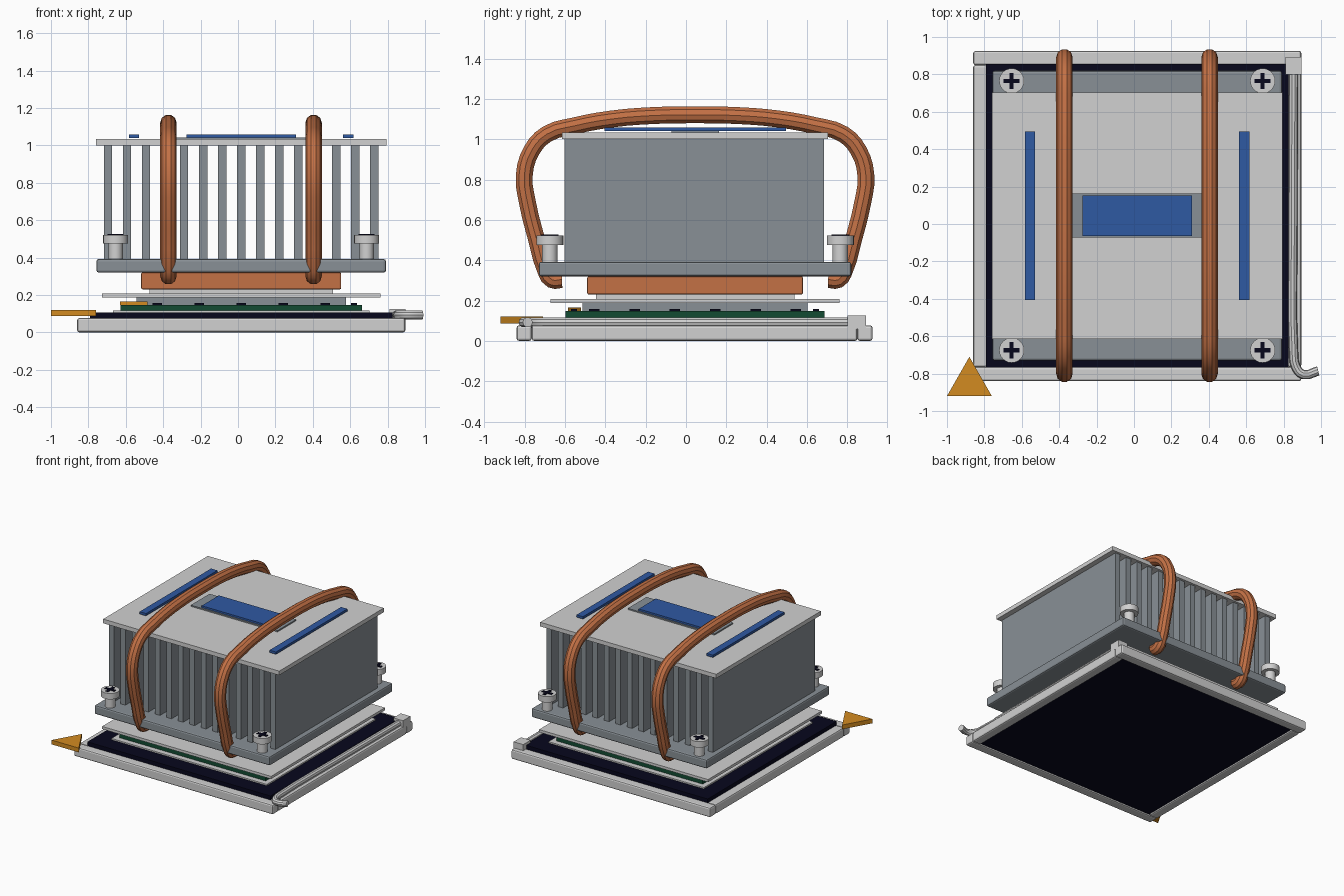
import bpy
import bmesh
from mathutils import Vector

if "Cube" in bpy.data.objects:
    bpy.data.objects.remove(bpy.data.objects["Cube"])


def material(name, rgb):
    mat = bpy.data.materials.new(name)
    mat.use_nodes = True
    mat.diffuse_color = (*rgb, 1)
    mat.node_tree.nodes["Principled BSDF"].inputs["Base Color"].default_value = (*rgb, 1)
    return mat


LIGHT = material("light metal", (0.64, 0.64, 0.64))
GREY = material("fin grey", (0.25, 0.28, 0.305))
COPPER = material("copper", (0.55, 0.165, 0.06))
BLUE = material("blue accent", (0.028, 0.1, 0.36))
BLACK = material("near black", (0.002, 0.002, 0.012))
GREEN = material("board green", (0.006, 0.07, 0.032))
GOLD = material("marker gold", (0.65, 0.26, 0.015))

# Shared vertical axis of the stacked parts
CX, CY = 0.017, 0.045


def finish(name, bm, mat, bevel=0):
    mesh = bpy.data.meshes.new(name)
    bmesh.ops.recalc_face_normals(bm, faces=bm.faces)
    bm.to_mesh(mesh)
    bm.free()
    mesh.materials.append(mat)
    obj = bpy.data.objects.new(name, mesh)
    bpy.context.collection.objects.link(obj)
    if bevel:
        mod = obj.modifiers.new("Bevel", "BEVEL")
        mod.width = bevel
        mod.segments = 2
    return obj


def box(name, xs, ys, zs, mat, bevel=0):
    bm = bmesh.new()
    bmesh.ops.create_cube(bm, size=1)
    for v in bm.verts:
        v.co = Vector([(r[0] + r[1]) / 2 + c * (r[1] - r[0])
                       for c, r in zip(v.co, (xs, ys, zs))])
    return finish(name, bm, mat, bevel)


def plate(name, half_x, half_y, zs, mat, bevel=0):
    return box(name, (CX - half_x, CX + half_x), (CY - half_y, CY + half_y), zs, mat, bevel)


def cylinder(name, x, y, radius, zs, mat):
    bm = bmesh.new()
    bmesh.ops.create_cone(bm, cap_ends=True, segments=24, radius1=radius,
                          radius2=radius, depth=zs[1] - zs[0])
    bmesh.ops.translate(bm, verts=bm.verts, vec=(x, y, sum(zs) / 2))
    obj = finish(name, bm, mat)
    smooth(obj)
    return obj


def prism(name, outline, zs, mat):
    bm = bmesh.new()
    face = bm.faces.new([bm.verts.new((x, y, zs[0])) for x, y in outline])
    top = bmesh.ops.extrude_face_region(bm, geom=[face])["geom"]
    bmesh.ops.translate(bm, vec=(0, 0, zs[1] - zs[0]),
                        verts=[g for g in top if isinstance(g, bmesh.types.BMVert)])
    return finish(name, bm, mat)


def smooth(obj):
    bpy.ops.object.select_all(action="DESELECT")
    obj.select_set(True)
    bpy.context.view_layer.objects.active = obj
    bpy.ops.object.shade_smooth_by_angle()


def tube(name, points, radius, mat):
    curve = bpy.data.curves.new(name, "CURVE")
    curve.dimensions = "3D"
    curve.bevel_depth = radius
    curve.bevel_resolution = 3
    curve.use_fill_caps = True
    curve.resolution_u = 3
    spline = curve.splines.new("BEZIER")
    spline.bezier_points.add(len(points) - 1)
    for bp, co in zip(spline.bezier_points, points):
        bp.co = co
        bp.handle_left_type = bp.handle_right_type = "AUTO"
    curve.materials.append(mat)
    obj = bpy.data.objects.new(name, curve)
    bpy.context.collection.objects.link(obj)
    bpy.ops.object.select_all(action="DESELECT")
    obj.select_set(True)
    bpy.context.view_layer.objects.active = obj
    bpy.ops.object.convert(target="MESH")
    smooth(bpy.context.view_layer.objects.active)


# Socket frame and its dark body
RAIL = (0, 0.077)
box("front_rail", (-0.86, 0.895), (-0.84, -0.765), RAIL, LIGHT, 0.012)
box("back_rail", (-0.86, 0.895), (0.85, 0.925), RAIL, LIGHT, 0.012)
box("right_rail", (-0.86, -0.785), (-0.765, 0.85), RAIL, LIGHT, 0.012)
box("left_rail", (0.82, 0.895), (-0.765, 0.85), RAIL, LIGHT, 0.012)
box("socket_body", (-0.79, 0.825), (-0.768, 0.855), (0.012, 0.105), BLACK)
box("hinge_block", (0.81, 0.895), (0.80, 0.893), (0.06, 0.125), LIGHT)

# Locking lever along the left rail with a turned out handle
tube("lever", [(0.853, 0.82, 0.092), (0.85, 0, 0.092), (0.853, -0.68, 0.092),
               (0.866, -0.765, 0.092), (0.905, -0.805, 0.092), (0.985, -0.785, 0.092)],
     0.025, LIGHT)

# Corner alignment markers
prism("corner_marker", [(-1, -0.92), (-0.76, -0.92), (-0.88, -0.71)], (0.087, 0.121), GOLD)
prism("board_marker", [(-0.63, -0.585), (-0.485, -0.585), (-0.557, -0.52)],
      (0.146, 0.165), GOLD)

# Processor stack
plate("socket_pad", 0.685, 0.685, (0.1, 0.116), LIGHT)
plate("circuit_board", 0.645, 0.642, (0.115, 0.147), GREEN)
plate("lower_spreader", 0.56, 0.558, (0.147, 0.187), GREY)
plate("retention_plate", 0.745, 0.717, (0.187, 0.208), LIGHT)
plate("spreader_cap", 0.49, 0.492, (0.208, 0.232), LIGHT)
plate("copper_block", 0.535, 0.535, (0.23, 0.32), COPPER, 0.008)

# Small chips around the edge of the board
for side in (-1, 1):
    for i in range(5):
        x, y = CX + 0.2245 * (i - 2), CY + side * 0.6
        box("chip", (x - 0.026, x + 0.026), (y - 0.015, y + 0.015), (0.146, 0.157), BLACK)
    for i in range(6):
        x, y = CX + side * 0.603, CY + 0.2 * (i - 2.5)
        box("chip", (x - 0.015, x + 0.015), (y - 0.026, y + 0.026), (0.146, 0.157), BLACK)

# Heatsink base, fins and cover
plate("heatsink_base", 0.774, 0.775, (0.32, 0.392), GREY, 0.012)
for i in range(15):
    x = CX + 0.1017 * (i - 7)
    box("fin", (x - 0.022, x + 0.022), (-0.602, 0.685), (0.385, 1.003), GREY)
plate("top_cover", 0.776, 0.659, (1.0, 1.033), LIGHT)

# Cover badge panel and accent strips
plate("badge_backing", 0.382, 0.118, (1.032, 1.043), GREY)
plate("badge_panel", 0.293, 0.108, (1.042, 1.058), BLUE)
for side in (-1, 1):
    x = CX + side * 0.573
    box("accent_strip", (x - 0.028, x + 0.028), (-0.405, 0.495), (1.04, 1.059), BLUE)

# Heat pipes arching over the cover, each half mirrored front to back
half = [(-0.615, 0.305), (-0.665, 0.303), (-0.7, 0.36), (-0.74, 0.5), (-0.785, 0.68),
        (-0.802, 0.82), (-0.765, 0.945), (-0.69, 1.025), (-0.55, 1.067),
        (-0.37, 1.1), (-0.17, 1.117)]
path = half + [(CY, 1.121)] + [(2 * CY - y, z) for y, z in reversed(half)]
for x in (-0.372, 0.404):
    tube("heat_pipe", [(x, y, z) for y, z in path], 0.044, COPPER)

# Mounting screws with crossed slots
for sx in (-1, 1):
    for sy in (-1, 1):
        x, y = CX + sx * 0.671, CY + sy * 0.72
        cylinder("screw_shaft", x, y, 0.038, (0.385, 0.48), LIGHT)
        cylinder("screw_head", x, y, 0.067, (0.475, 0.522), LIGHT)
        for a, b in ((0.043, 0.011), (0.011, 0.043)):
            box("screw_slot", (x - a, x + a), (y - b, y + b), (0.52, 0.527), BLACK)
